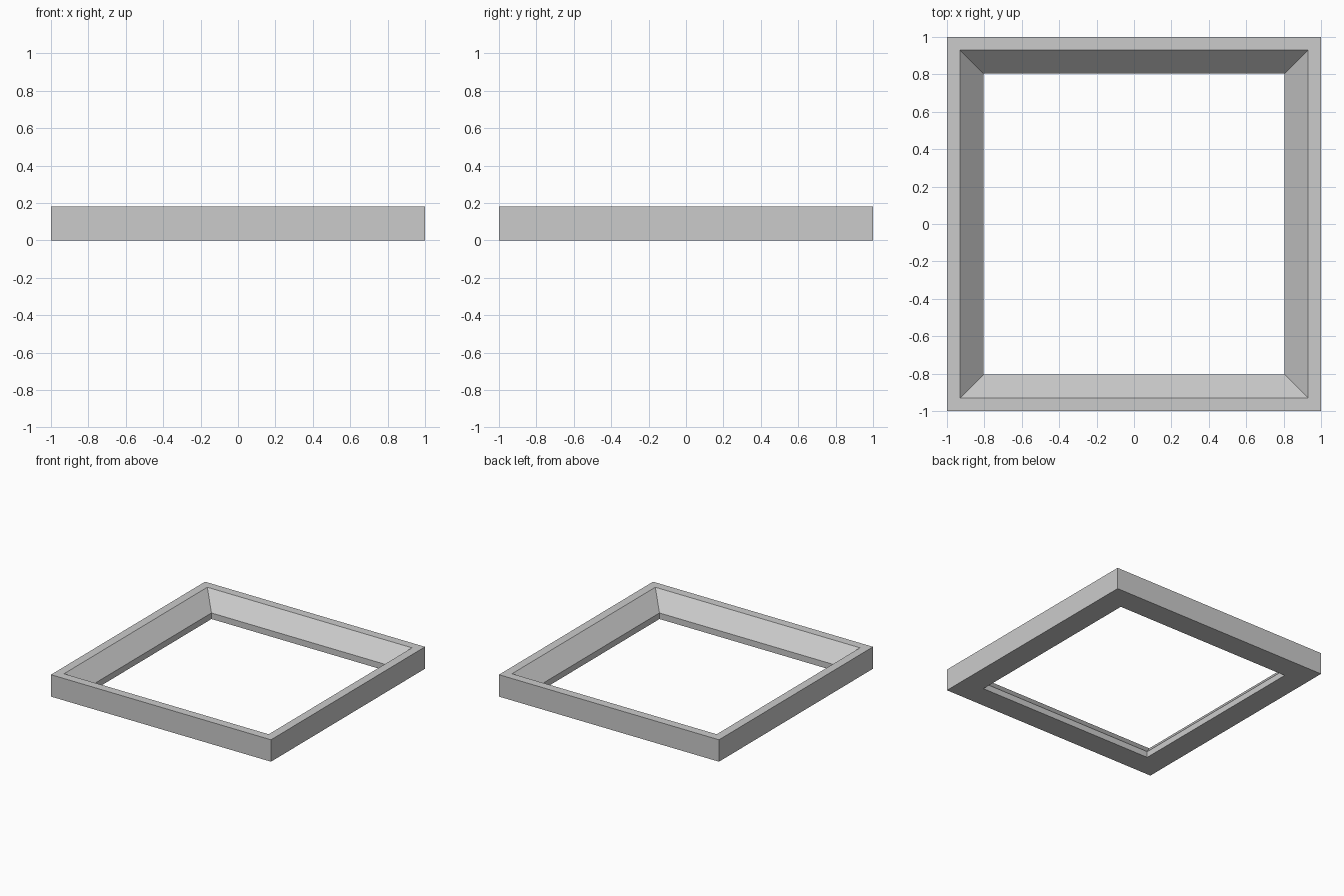
import bpy
import bmesh

cube = bpy.data.objects.get("Cube")
if cube:
    bpy.data.objects.remove(cube, do_unlink=True)

# Single plain grey
grey = bpy.data.materials.new("light grey")
grey.use_nodes = True
colour = (0.6, 0.6, 0.6, 1)
grey.diffuse_color = colour
grey.node_tree.nodes["Principled BSDF"].inputs["Base Color"].default_value = colour

# Cross-section (half width, height): outer wall, flat rim, bevel, inner lip
profile = [(1, 0), (1, 0.18), (0.93, 0.18), (0.805, 0.05), (0.805, 0)]
corners = [(-1, -1), (1, -1), (1, 1), (-1, 1)]

# Sweep the section around the four mitred corners
bm = bmesh.new()
rings = [[bm.verts.new((cx * r, cy * r, z)) for cx, cy in corners] for r, z in profile]
for a, b in zip(rings, rings[1:] + rings[:1]):
    for i in range(4):
        j = (i + 1) % 4
        bm.faces.new((a[i], a[j], b[j], b[i]))
bmesh.ops.recalc_face_normals(bm, faces=bm.faces)

mesh = bpy.data.meshes.new("square_frame")
bm.to_mesh(mesh)
bm.free()
mesh.materials.append(grey)
frame = bpy.data.objects.new("square_frame", mesh)
bpy.context.collection.objects.link(frame)
